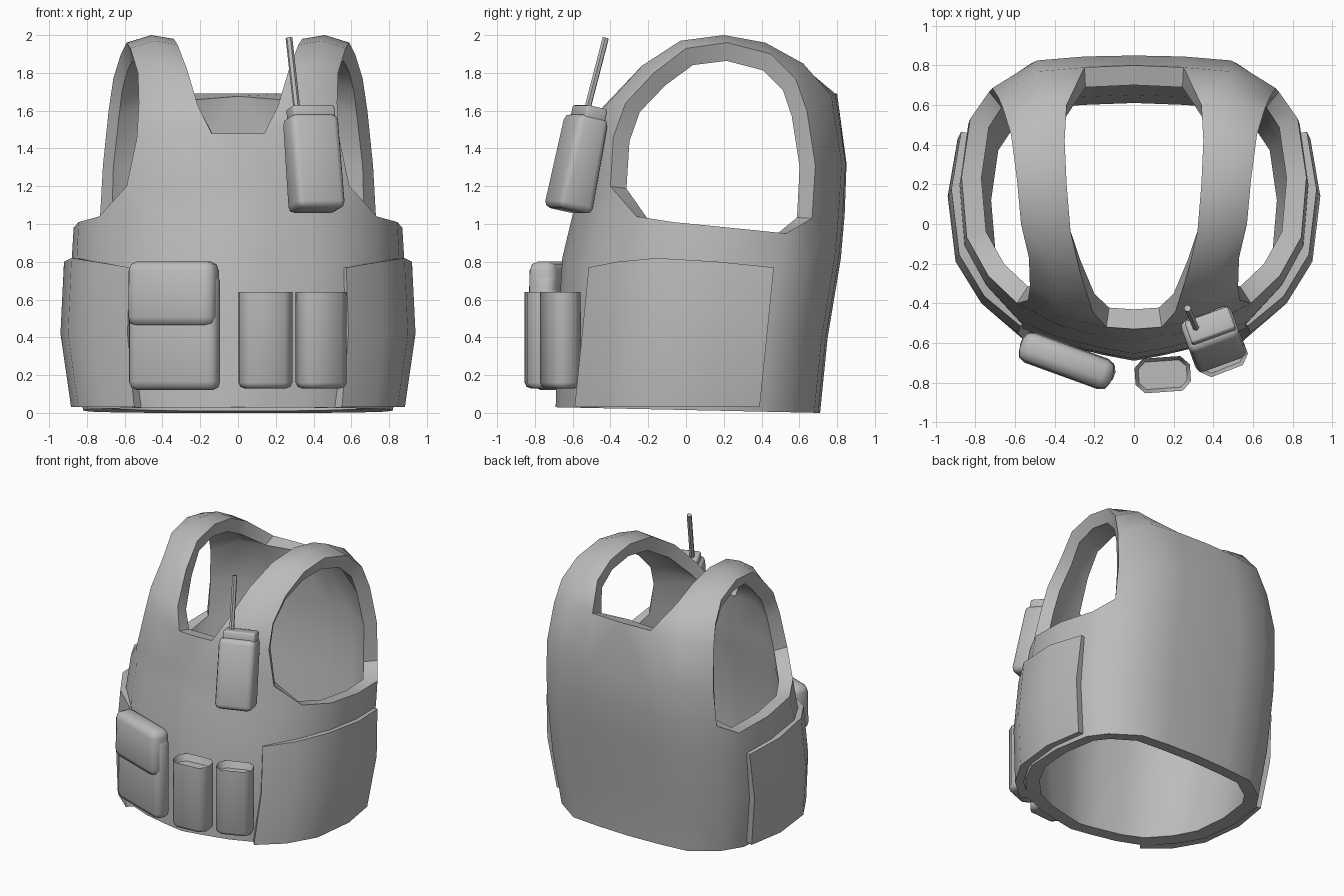
import bpy, bmesh
from math import radians
from mathutils import Vector, Matrix, Euler

cube = bpy.data.objects.get("Cube")
if cube:
    bpy.data.objects.remove(cube, do_unlink=True)

GREY = (0.5, 0.5, 0.5, 1)
grey = bpy.data.materials.new("plain_grey")
grey.use_nodes = True
grey.diffuse_color = GREY
grey.node_tree.nodes["Principled BSDF"].inputs["Base Color"].default_value = GREY


def make_object(name, bm, mirror=False, thickness=0, bevel=0, angle=40):
    """Turn a bmesh into a finished object with its modifiers applied."""
    mesh = bpy.data.meshes.new(name)
    bm.to_mesh(mesh)
    bm.free()
    mesh.materials.append(grey)
    obj = bpy.data.objects.new(name, mesh)
    bpy.context.collection.objects.link(obj)
    if mirror:
        mod = obj.modifiers.new("mirror", 'MIRROR')
        mod.merge_threshold = 0.002
    if thickness:
        mod = obj.modifiers.new("shell", 'SOLIDIFY')
        mod.thickness = thickness
        mod.offset = -1
        mod.use_even_offset = True
    if bevel:
        mod = obj.modifiers.new("round", 'BEVEL')
        mod.width = bevel
        mod.segments = 2
        mod.limit_method = 'ANGLE'
        mod.angle_limit = radians(50)
    bpy.ops.object.select_all(action='DESELECT')
    bpy.context.view_layer.objects.active = obj
    obj.select_set(True)
    for mod in list(obj.modifiers):
        bpy.ops.object.modifier_apply(modifier=mod.name)
    bpy.ops.object.shade_smooth_by_angle(angle=radians(angle))
    return obj


def add_row(bm, points):
    return [bm.verts.new(p) for p in points]


def bridge(bm, low, high):
    for i in range(len(low) - 1):
        bm.faces.new((low[i], low[i + 1], high[i + 1], high[i]))


# Torso section from front centre round the left side to back centre:
# fraction of half width, fraction of depth
SECTION = [(0, 0), (.18, .02), (.43, .055), (.65, .11), (.845, .235), (.97, .37),
           (1, .58), (.95, .785), (.84, .88), (.6, .978), (.32, .993), (0, 1)]


def section(half_width, front, back, heights):
    return [(x * half_width, front + (back - front) * t, z)
            for (x, t), z in zip(SECTION, heights)]


# Vest shell: waist rings, then front panel, shoulder strap and back panel
bm = bmesh.new()
hem = [.03 - .03 * t for x, t in SECTION]
arm_line = [1.05, 1.05, 1.05, 1.06, 1.04, 1.01, .98, .95, 1.03, 1.05, 1.05, 1.05]
rings = [add_row(bm, section(*level)) for level in (
    (.82, -.69, .71, hem),
    (.88, -.68, .75, [.4] * 12),
    (.88, -.655, .82, [.82] * 12),
    (.87, -.6, .84, arm_line))]
for low, high in zip(rings, rings[1:]):
    bridge(bm, low, high)
top = rings[-1]

chest = add_row(bm, [(0, -.57, 1.2), (.16, -.555, 1.2), (.38, -.51, 1.2), (.59, -.40, 1.2)])
neck_front = add_row(bm, [(0, -.53, 1.48), (.14, -.52, 1.48), (.36, -.47, 1.5), (.535, -.385, 1.46)])
strap = [add_row(bm, row) for row in (
    [(.21, -.44, 1.62), (.38, -.41, 1.64), (.525, -.32, 1.64)],
    [(.27, -.25, 1.82), (.41, -.23, 1.84), (.53, -.17, 1.80)],
    [(.32, -.04, 1.95), (.44, -.03, 1.97), (.57, 0, 1.93)],
    [(.34, .2, 1.98), (.46, .2, 2.0), (.59, .22, 1.96)],
    [(.35, .42, 1.94), (.47, .42, 1.96), (.62, .45, 1.9)],
    [(.34, .6, 1.85), (.48, .62, 1.85), (.66, .58, 1.77)])]
neck_back = add_row(bm, [(0, .8, 1.69), (.25, .79, 1.69), (.48, .77, 1.68), (.685, .64, 1.6)])
blades = add_row(bm, [(0, .85, 1.32), (.25, .845, 1.32), (.49, .825, 1.32), (.715, .685, 1.31)])

bridge(bm, top[:4], chest)
bridge(bm, chest, neck_front)
bm.faces.new((top[3], top[4], chest[3]))
path = [neck_front[1:]] + strap + [neck_back[1:]]
for low, high in zip(path, path[1:]):
    bridge(bm, low, high)
bridge(bm, neck_back, blades)
bridge(bm, blades, top[:7:-1])
make_object("vest_shell", bm, mirror=True, thickness=.1)

# Side panels wrapped over the waist
PANEL = [(.585, -.53, .77), (.77, -.38, .8), (.90, -.17, .82), (.94, .16, .8), (.89, .45, .77)]
bm = bmesh.new()
panel_rows = [add_row(bm, [(x * width, y + slide, rise * z + base) for x, y, z in PANEL])
              for width, slide, rise, base in
              ((.94, -.06, 0, .03), (1, -.02, 0, .42), (.98, .015, 1, 0))]
for low, high in zip(panel_rows, panel_rows[1:]):
    bridge(bm, low, high)
make_object("side_panels", bm, mirror=True, thickness=.06)


def block(name, centre, size, turn=(0, 0, 0), bevel=.03, base=1, recess=0):
    """Rounded box; base scales its bottom, recess sinks an open top."""
    bm = bmesh.new()
    bmesh.ops.create_cube(bm, size=1)
    for v in bm.verts:
        if v.co.z < 0:
            v.co.y *= base
        v.co = Vector(a * b for a, b in zip(v.co, size))
    if recess:
        upright = [e for e in bm.edges if abs(e.verts[0].co.z - e.verts[1].co.z) > .1]
        bmesh.ops.bevel(bm, geom=upright, offset=.045, segments=1, affect='EDGES')
        lid = max(bm.faces, key=lambda f: f.calc_center_median().z)
        bmesh.ops.inset_region(bm, faces=[lid], thickness=.02)
        bmesh.ops.translate(bm, verts=lid.verts, vec=(0, 0, -recess))
        floor = min(bm.faces, key=lambda f: f.calc_center_median().z)
        bmesh.ops.bevel(bm, geom=list(floor.edges), offset=.03, segments=2,
                        profile=.5, affect='EDGES')
        bevel = 0
    rot = Euler([radians(a) for a in turn]).to_matrix().to_4x4()
    bm.transform(Matrix.Translation(centre) @ rot)
    return make_object(name, bm, bevel=bevel, angle=50)


# Large pouch with its flap
block("large_pouch", (-.335, -.68, .43), (.50, .125, .62), (0, 0, -20), .045)
block("large_pouch_flap", (-.34, -.69, .63), (.49, .15, .345), (0, 0, -20), .05, 1.1)

# Two open magazine pouches
block("centre_magazine_pouch", (.145, -.76, .385), (.28, .175, .51), (0, 0, 4), recess=.05)
block("left_magazine_pouch", (.44, -.665, .385), (.26, .165, .51), (0, 0, 21), recess=.05)

# Radio on the chest
TILT = (-12, 0, 20)
block("radio_body", (.4, -.575, 1.32), (.27, .175, .51), TILT, .035, 1.15)
block("radio_cap", (.385, -.515, 1.58), (.235, .12, .08), TILT, .012)

# Antenna rod between two points
start, end = Vector((.315, -.53, 1.58)), Vector((.27, -.425, 1.985))
bm = bmesh.new()
bmesh.ops.create_cone(bm, cap_ends=True, segments=6, radius1=.018, radius2=.018,
                      depth=(end - start).length)
aim = (end - start).to_track_quat('Z', 'Y').to_matrix().to_4x4()
bm.transform(Matrix.Translation((start + end) / 2) @ aim)
make_object("radio_antenna", bm)
